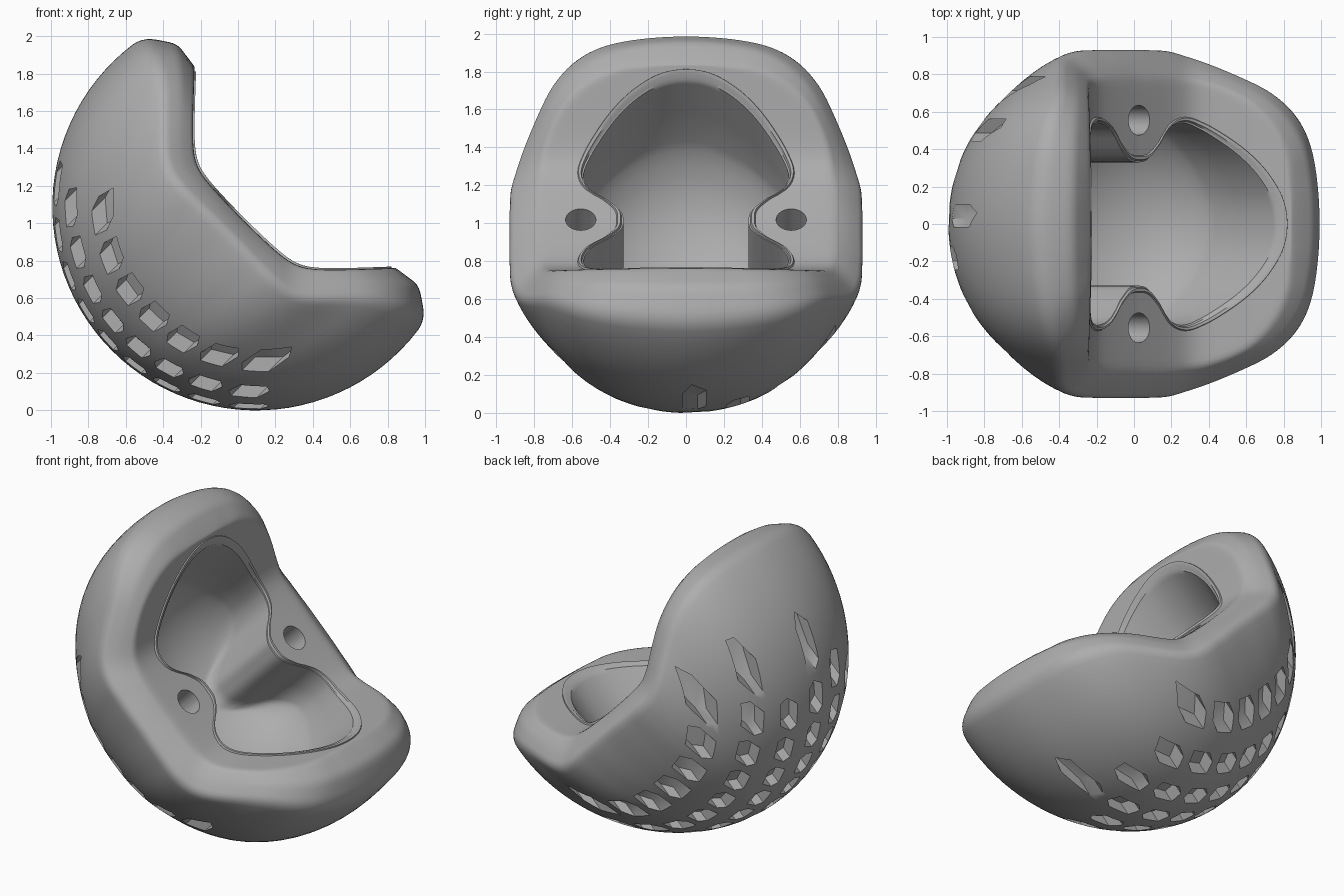
import bpy, bmesh, math
from mathutils import Vector

if "Cube" in bpy.data.objects:
    bpy.data.objects.remove(bpy.data.objects["Cube"], do_unlink=True)

SEGMENTS = 192
CENTRE, DEPTH = .141, 1.09     # ellipsoid of the rounded back, along the opening axis
ROOT = math.sqrt(2)


def smooth_curve(keys):
    """Smooth interpolation through (position, value) keys, flat at both ends."""
    keys = sorted(keys)
    slopes = [0.0]
    for (x0, v0), (x1, v1) in zip(keys, keys[2:]):
        slopes.append((v1 - v0) / (x1 - x0))
    slopes.append(0.0)

    def curve(x):
        x = min(max(x, keys[0][0]), keys[-1][0])
        i = 0
        while i < len(keys) - 2 and x > keys[i + 1][0]:
            i += 1
        (x0, v0), (x1, v1) = keys[i], keys[i + 1]
        w = x1 - x0
        s = (x - x0) / w
        return ((2*s**3 - 3*s*s + 1) * v0 + (s**3 - 2*s*s + s) * w * slopes[i]
                + (3*s*s - 2*s**3) * v1 + (s**3 - s*s) * w * slopes[i + 1])
    return curve


def outline(points):
    """Polar radius of a doubly mirrored outline given one quarter."""
    curve = smooth_curve([(math.atan2(y, t), math.hypot(t, y)) for t, y in points])
    return lambda ang: curve(math.atan2(abs(math.sin(ang)), abs(math.cos(ang))))


# outlines across the opening axis, one quarter each
outer = outline([(0, .938), (.2, .938), (.36, .93), (.53, .88), (.69, .79),
                 (.82, .7), (.92, .6), (.99, .48), (1.055, .2), (1.068, 0)])
rim = outline([(0, .78), (.3, .775), (.45, .75), (.6, .66), (.69, .53),
               (.745, .36), (.757, .2), (.76, 0)])
mouth = outline([(0, .33), (.07, .345), (.14, .41), (.19, .48), (.25, .525), (.33, .54),
                 (.41, .51), (.5, .44), (.59, .34), (.655, .23), (.695, .12), (.708, 0)])
# height of the outer ridge along the body
ridge = smooth_curve([(0, -.06), (.42, -.06), (.55, 0), (.78, .22), (.93, .31), (1.068, .354)])


def saddle(t):
    d = abs(t) - .4
    return .035 + .55 * (d + math.sqrt(d * d + .008))


def to_world(t, y, a):
    return Vector(((a - t) / ROOT, y, 1 + (a + t) / ROOT))


def polar(ang, r, a):
    return Vector((r * math.cos(ang), r * math.sin(ang), a))


def back_point(ang, s):
    """Rounded back from the ridge (s=0) to the pole (s=1)."""
    start = math.asin((ridge(abs(outer(ang) * math.cos(ang))) - CENTRE) / DEPTH)
    phi = start + (-math.pi / 2 - start) * s
    ellipse = 1 / math.hypot(math.cos(ang) / 1.09, math.sin(ang) / .95)
    w = (1 - s) ** 2
    girth = w * outer(ang) / math.cos(start) + (1 - w) * ellipse
    return polar(ang, girth * math.cos(phi), CENTRE + DEPTH * math.sin(phi))


def rim_point(ang, r, lift=0.0):
    return polar(ang, r, saddle(r * math.cos(ang)) + lift)


def shoulder_point(ang):
    p = (back_point(ang, 0) + rim_point(ang, rim(ang))) / 2
    p.z += .008 + .055 * math.cos(ang) ** 4
    return p


def floor_point(ang, s):
    """Bowl floor, blending upwards into the wall."""
    r = mouth(ang) * s
    blend = max(0, (s - .75) / .25)
    return polar(ang, r, CENTRE - math.sqrt(.593 - r * r) + .05 * blend ** 3)


def rounded(p, corner, q, steps=5):
    """Soft bend from p to q round a corner."""
    return [p.lerp(corner, i / steps).lerp(corner.lerp(q, i / steps), i / steps)
            for i in range(steps + 1)]


def column(ang):
    """All points of one slice, from the back pole round to the cavity floor."""
    pts = [back_point(ang, 1 - i / 28) for i in range(1, 27)]
    edge, mid, inner = back_point(ang, 0), shoulder_point(ang), rim_point(ang, rim(ang))
    pts += rounded(back_point(ang, .035), edge, edge.lerp(mid, .4))
    pts += rounded(edge.lerp(mid, .75), mid, mid.lerp(inner, .25), 3)
    lip = mouth(ang) + .036
    flat = [rim_point(ang, rim(ang) + (lip - rim(ang)) * i / 7) for i in range(1, 8)]
    pts += rounded(mid.lerp(inner, .75), inner, flat[0], 3) + flat[1:]
    # raised bead round the mouth
    for off, lift in ((.03, .012), (.015, .012), (.009, -.004), (0, -.006)):
        pts.append(rim_point(ang, mouth(ang) + off, lift))
    # wall and bowl
    top, foot = pts[-1], floor_point(ang, 1)
    pts += [top.lerp(foot, s) for s in (.06, .5, .95)]
    pts += [floor_point(ang, s) for s in (.985, .95, .9, .84, .75, .65, .5, .35, .2, .08)]
    return pts


def make_object(name, bm):
    bmesh.ops.recalc_face_normals(bm, faces=bm.faces)
    mesh = bpy.data.meshes.new(name)
    bm.to_mesh(mesh)
    bm.free()
    obj = bpy.data.objects.new(name, mesh)
    bpy.context.collection.objects.link(obj)
    return obj


# main body, lofted slice by slice
bm = bmesh.new()
columns = []
for i in range(SEGMENTS):
    ang = 2 * math.pi * i / SEGMENTS
    columns.append([bm.verts.new(to_world(*p)) for p in column(ang)])
back_pole = bm.verts.new(to_world(*back_point(0, 1)))
floor_pole = bm.verts.new(to_world(*floor_point(0, 0)))
for i, col in enumerate(columns):
    nxt = columns[(i + 1) % SEGMENTS]
    bm.faces.new((back_pole, col[0], nxt[0]))
    bm.faces.new((floor_pole, nxt[-1], col[-1]))
    for j in range(len(col) - 1):
        bm.faces.new((col[j], col[j + 1], nxt[j + 1], nxt[j]))
body = make_object("cup_body", bm)


def pocket_floor(t, y):
    """Height just below the skin of the rounded back."""
    ang, r = math.atan2(y, t), math.hypot(t, y)
    near, far = .15, 1.0
    for _ in range(24):
        s = (near + far) / 2
        if back_point(ang, s).xy.length > r:
            near = s
        else:
            far = s
    a = back_point(ang, near).z
    return a + min(.06 * DEPTH / (CENTRE - a), .17)


def prism(bm, points, low, highs):
    """Closed prism along the opening axis."""
    bottom = [bm.verts.new(to_world(t, y, low)) for t, y in points]
    top = [bm.verts.new(to_world(t, y, h)) for (t, y), h in zip(points, highs)]
    bm.faces.new(bottom[::-1])
    bm.faces.new(top)
    n = len(points)
    for i in range(n):
        k = (i + 1) % n
        bm.faces.new((bottom[i], bottom[k], top[k], top[i]))


# cutter: skewed rows of pockets in the back, each row with its own span
bm = bmesh.new()
hexagon = [(.078, .015), (.05, .06), (-.055, .06),
           (-.078, -.015), (-.05, -.06), (.055, -.06)]
spans = [(-.65, .6), (-.85, .75), (-.8, .9), (-1, 1), (-.9, .8), (-.75, .9), (-.6, .7)]
for row, (first, last) in zip(range(-3, 4), spans):
    y = .045 + .228 * row
    for step in range(-6, 7):
        t = .195 * step - .055 * row
        if first < t < last:
            pts = [(t + dt, y + dy) for dt, dy in hexagon]
            prism(bm, pts, -1.2, [pocket_floor(*p) for p in pts])
# cutter: a round pin hole on each side of the mouth
for side in (-1, 1):
    ring = [2 * math.pi * i / 32 for i in range(32)]
    pts = [(.08 * math.cos(r), side * .555 + .08 * math.sin(r)) for r in ring]
    prism(bm, pts, -.3, [.3] * len(pts))
bmesh.ops.triangulate(bm, faces=bm.faces)
cutter = make_object("pocket_cutter", bm)
cutter.hide_render = True

cut = body.modifiers.new("pockets", 'BOOLEAN')
cut.operation = 'DIFFERENCE'
cut.solver = 'EXACT'
cut.object = cutter
for obj in bpy.context.selected_objects:
    obj.select_set(False)
body.select_set(True)
bpy.context.view_layer.objects.active = body
bpy.ops.object.modifier_apply(modifier=cut.name)
bpy.data.objects.remove(cutter, do_unlink=True)

# rest the body on the ground, centred
verts = body.data.vertices
low = [min(v.co[k] for v in verts) for k in range(3)]
high = [max(v.co[k] for v in verts) for k in range(3)]
origin = Vector(((low[0] + high[0]) / 2, (low[1] + high[1]) / 2, low[2]))
for v in verts:
    v.co -= origin

# one plain grey
grey = bpy.data.materials.new("plain_grey")
grey.use_nodes = True
grey.diffuse_color = (.42, .42, .42, 1)
grey.node_tree.nodes["Principled BSDF"].inputs["Base Color"].default_value = (.42, .42, .42, 1)
body.data.materials.clear()
body.data.materials.append(grey)
bpy.ops.object.shade_smooth_by_angle(angle=math.radians(40))
